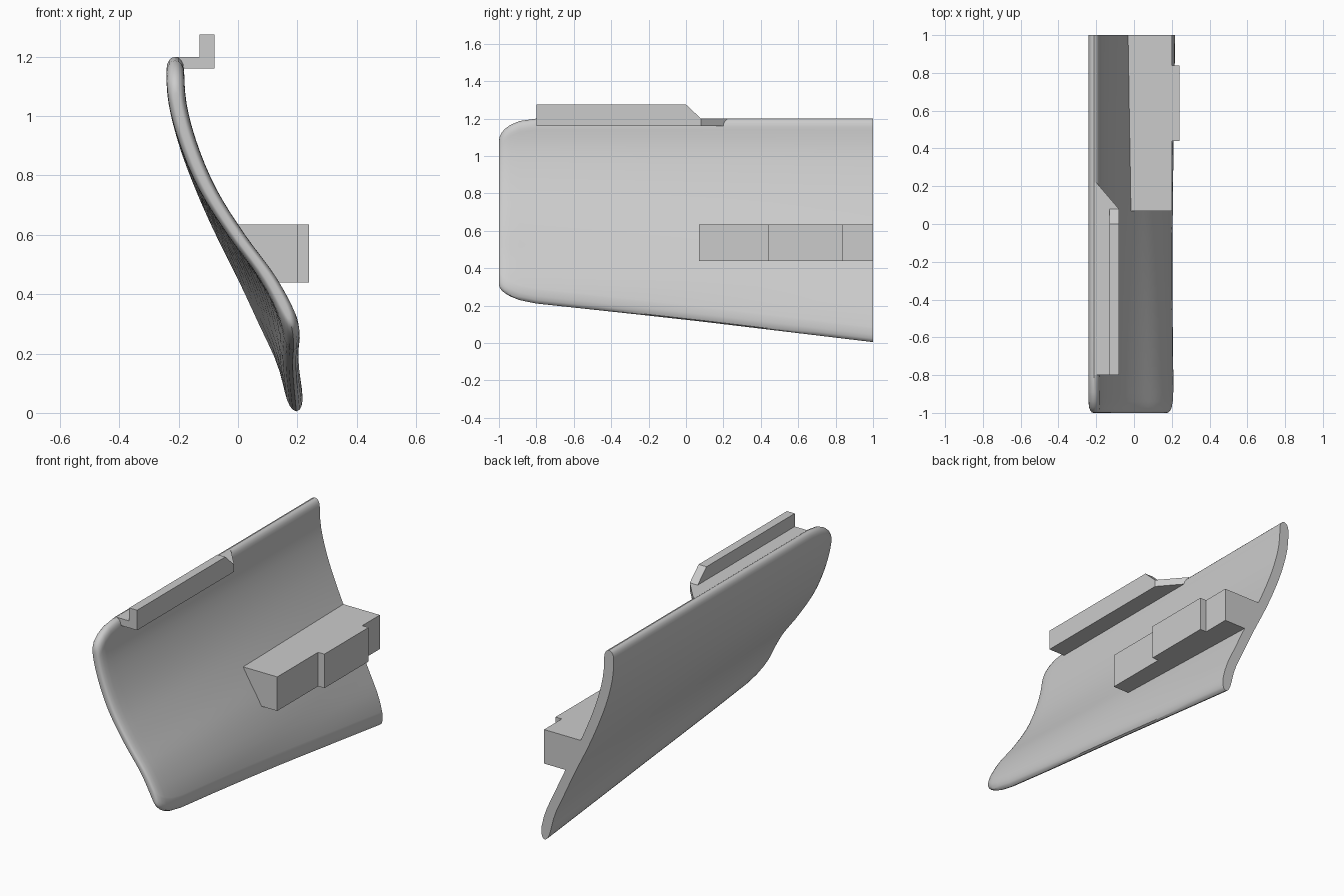
import bpy, bmesh, math

cube = bpy.data.objects.get("Cube")
if cube:
    bpy.data.objects.remove(cube)

grey = bpy.data.materials.new("light_grey")
grey.use_nodes = True
GREY = (0.6, 0.6, 0.6, 1)
grey.diffuse_color = GREY
grey.node_tree.nodes["Principled BSDF"].inputs["Base Color"].default_value = GREY


def finish(name, bm):
    bmesh.ops.remove_doubles(bm, verts=bm.verts, dist=1e-5)
    bmesh.ops.recalc_face_normals(bm, faces=bm.faces)
    mesh = bpy.data.meshes.new(name)
    bm.to_mesh(mesh)
    bm.free()
    mesh.materials.append(grey)
    obj = bpy.data.objects.new(name, mesh)
    bpy.context.collection.objects.link(obj)
    return obj


def prism(name, points, axis, low, high):
    """Extrude a flat outline along one axis (0 = x, 1 = y, 2 = z)."""
    def place(p, d):
        co = list(p)
        co.insert(axis, d)
        return co
    bm = bmesh.new()
    a = [bm.verts.new(place(p, low)) for p in points]
    b = [bm.verts.new(place(p, high)) for p in points]
    bm.faces.new(a)
    bm.faces.new(b)
    for i in range(len(a)):
        j = (i + 1) % len(a)
        bm.faces.new((a[i], a[j], b[j], b[i]))
    return finish(name, bm)


# Curved panel: S-shaped centre line, given every STEP in height from the bottom
STEP = 0.15
FRONT = [0.20, 0.195, 0.178, 0.105, -0.005, -0.10, -0.165, -0.205, -0.212]
BACK = [0.197, 0.167, 0.10, 0.03, -0.045, -0.112, -0.168, -0.205, -0.212]
HALF = 0.03


def spline(values, z):
    u = min(max(z / STEP, 0), len(values) - 1.001)
    i = int(u)
    f = u - i
    p0, p1 = values[max(i - 1, 0)], values[i]
    p2, p3 = values[i + 1], values[min(i + 2, len(values) - 1)]
    return p1 + 0.5 * f * (p2 - p0 + f * (2*p0 - 5*p1 + 4*p2 - p3 + f * (3*(p1 - p2) + p3 - p0)))


def round_off(d, r):
    """Quarter-ellipse rise from 0 to 1 over the distance r."""
    return math.sqrt(max(0, 1 - (1 - min(d / r, 1)) ** 2))


def section(y):
    d = y + 1
    top = 1.2 - 0.12 * (1 - round_off(d, 0.2))
    bottom = 0.125 - 0.12 * y + 0.08 * (1 - round_off(d, 0.2))
    if y < 0:
        bottom += 0.012 * y
    half = HALF * (0.35 + 0.65 * round_off(d, 0.05))
    ends = [0, 0.004, 0.012, 0.025, 0.045]
    rows = [bottom + e * 1.6 for e in ends]
    start, stop, n = bottom + 0.08, top - 0.06, 20
    rows += [start + (stop - start) * i / n for i in range(n + 1)]
    rows += [top - e for e in reversed(ends)]
    inner, outer = [], []
    for z in rows:
        s = d / 2
        x = spline(FRONT, z) * (1 - s) + spline(BACK, z) * s
        h = half * round_off(z - bottom, 0.075) * round_off(top - z, 0.045)
        inner.append((x + h, y, z))
        outer.append((x - h, y, z))
    return inner + outer[-2:0:-1]


bm = bmesh.new()
stations = [-1, -0.997, -0.988, -0.97, -0.94, -0.89, -0.8, -0.5, -0.2, 0.1, 0.4, 0.7, 1]
rings = [[bm.verts.new(p) for p in section(y)] for y in stations]
for r, q in zip(rings, rings[1:]):
    for i in range(len(r)):
        j = (i + 1) % len(r)
        bm.faces.new((r[i], r[j], q[j], q[i]))
# End caps as strips between the inner and outer sides
for r in (rings[0], rings[-1]):
    n = len(r)
    for i in range(n // 2):
        quad = [r[i], r[i + 1], r[n - i - 1], r[-i]]
        bm.faces.new(list(dict.fromkeys(quad)))
panel = finish("curved_panel", bm)
bpy.context.view_layer.objects.active = panel
panel.select_set(True)
bpy.ops.object.shade_smooth_by_angle(angle=math.radians(35))

# Side block, its hidden face leaning with the panel, and the raised pad on it
prism("side_block", [(0.04, 0.44), (0.2, 0.44), (0.2, 0.635), (-0.055, 0.635)], 1, 0.07, 1)
prism("side_block_pad", [(0.2, 0.44), (0.24, 0.44), (0.24, 0.635), (0.2, 0.635)], 1, 0.44, 0.84)

# Top rail: flat foot with a slanted end, and an upright with a sloped end
prism("rail_foot", [(-0.21, -0.8), (-0.13, -0.8), (-0.13, 0.08), (-0.08, 0.08),
                    (-0.2, 0.22), (-0.21, 0.22)], 2, 1.16, 1.2)
prism("rail_upright", [(-0.8, 1.16), (0.08, 1.16), (0.08, 1.2), (0, 1.275), (-0.8, 1.275)],
      0, -0.13, -0.08)
